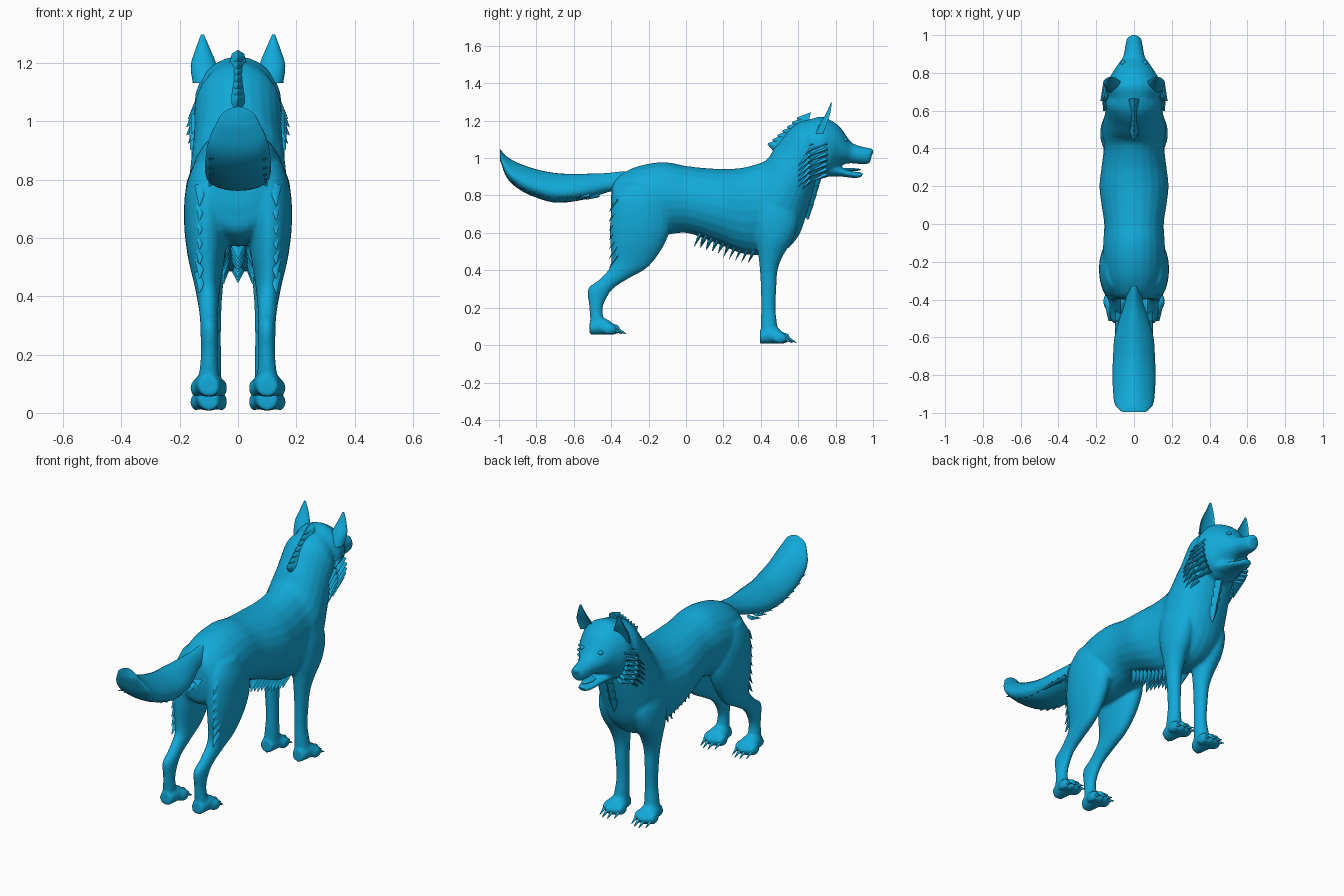
import bpy, bmesh, math, random
from mathutils import Vector, Matrix

random.seed(4)
if "Cube" in bpy.data.objects:
    bpy.data.objects.remove(bpy.data.objects["Cube"])

blue = bpy.data.materials.new("coat blue")
blue.use_nodes = True
blue.diffuse_color = (0.006, 0.40, 0.70, 1)
blue.node_tree.nodes["Principled BSDF"].inputs["Base Color"].default_value = blue.diffuse_color


def finish(name, bm, angle=60):
    bmesh.ops.recalc_face_normals(bm, faces=bm.faces)
    mesh = bpy.data.meshes.new(name)
    bm.to_mesh(mesh)
    bm.free()
    mesh.materials.append(blue)
    obj = bpy.data.objects.new(name, mesh)
    bpy.context.collection.objects.link(obj)
    bpy.ops.object.select_all(action='DESELECT')
    obj.select_set(True)
    bpy.context.view_layer.objects.active = obj
    bpy.ops.object.shade_smooth_by_angle(angle=math.radians(angle))
    return obj


def spline(a, b, c, d, t):
    return b + 0.5 * t * (c - a + t * (2 * a - 5 * b + 4 * c - d + t * (3 * (b - c) + d - a)))


def loft(bm, sections, side=1, pear=0, cup=1, sides=24, steps=4):
    """Skin rings; a section is (y, z) of one edge, (y, z) of the other, x centre, half width."""
    pts = [Vector(s) for s in sections]
    pts = [2 * pts[0] - pts[1]] + pts + [2 * pts[-1] - pts[-2]]
    rows = [spline(*pts[i:i + 4], k / steps) for i in range(len(pts) - 3) for k in range(steps)]
    rows.append(pts[-2])
    rings = []
    for y1, z1, y2, z2, x, w in rows:
        ring = []
        for i in range(sides):
            a = math.tau * i / sides
            c, s = math.cos(a), math.sin(a)
            u = s * cup if s > 0 else s
            ring.append(bm.verts.new((side * (x + w * c * (1 - pear * s)),
                                      (y1 + y2) / 2 + u * (y1 - y2) / 2,
                                      (z1 + z2) / 2 + u * (z1 - z2) / 2)))
        rings.append(ring)
    for r, q in zip(rings, rings[1:]):
        for i in range(sides):
            j = (i + 1) % sides
            bm.faces.new((r[i], r[j], q[j], q[i]))
    bm.faces.new(rings[0])
    bm.faces.new(rings[-1])


def ball(bm, centre, size):
    m = Matrix.Translation(centre) @ Matrix.Diagonal((*size, 1))
    bmesh.ops.create_uvsphere(bm, u_segments=16, v_segments=10, radius=1, matrix=m)


def tuft(bm, root, direction, length, width, flat=0.4):
    """Flattened pointed lock of fur, its broad side turned along the body."""
    d = Vector(direction).normalized()
    rot = d.to_track_quat('Z', 'X').to_matrix().to_4x4()
    m = Matrix.Translation(Vector(root) + d * length / 2) @ rot @ Matrix.Diagonal((flat, 1, 1, 1))
    bmesh.ops.create_cone(bm, cap_ends=True, segments=8, radius1=width, radius2=0.002,
                          depth=length, matrix=m)


# Torso, neck, head and legs fused into one smooth skin
coat = bmesh.new()
loft(coat, [(-.40, .80, -.40, .70, 0, .06), (-.385, .88, -.38, .62, 0, .11),
            (-.30, .94, -.30, .58, 0, .15), (-.20, .97, -.20, .57, 0, .165),
            (-.10, .977, -.10, .59, 0, .163), (0, .958, 0, .60, 0, .158),
            (.10, .947, .10, .57, 0, .172), (.20, .942, .20, .53, 0, .183),
            (.30, .948, .30, .49, 0, .172), (.40, .975, .42, .48, 0, .16),
            (.44, 1.0, .52, .50, 0, .17), (.47, 1.05, .60, .58, 0, .165),
            (.51, 1.10, .645, .70, 0, .155), (.55, 1.15, .68, .82, 0, .15),
            (.60, 1.19, .70, .90, 0, .148), (.66, 1.21, .73, .92, 0, .13)])
loft(coat, [(.64, 1.20, .66, .92, 0, .12), (.72, 1.222, .70, .89, 0, .15),
            (.77, 1.205, .76, .90, 0, .135), (.82, 1.17, .80, .94, 0, .108),
            (.86, 1.115, .84, .965, 0, .082), (.89, 1.08, .88, .972, 0, .058),
            (.94, 1.062, .94, .967, 0, .047), (.985, 1.052, .98, .972, 0, .038),
            (1.0, 1.04, .99, 1.0, 0, .024)])
loft(coat, [(.76, .98, .74, .90, 0, .09), (.83, .95, .82, .902, 0, .06),
            (.90, .928, .90, .893, 0, .042), (.947, .925, .94, .898, 0, .025)])
hind = [(-.15, .86, -.34, .86, .09, .06), (-.09, .75, -.39, .78, .10, .08),
        (-.08, .64, -.405, .66, .108, .077), (-.12, .53, -.405, .55, .108, .065),
        (-.20, .42, -.40, .47, .105, .046), (-.30, .36, -.41, .41, .102, .037),
        (-.38, .31, -.47, .345, .10, .031), (-.42, .26, -.525, .30, .098, .031),
        (-.445, .20, -.518, .21, .098, .029), (-.44, .14, -.512, .13, .10, .034),
        (-.43, .10, -.51, .07, .105, .04)]
fore = [(.56, .82, .36, .82, .09, .06), (.60, .68, .36, .70, .105, .072),
        (.575, .57, .37, .58, .105, .07), (.52, .48, .385, .49, .10, .055),
        (.49, .40, .395, .40, .095, .041), (.483, .30, .40, .30, .092, .034),
        (.478, .20, .402, .20, .09, .032), (.485, .13, .40, .13, .093, .036),
        (.49, .08, .40, .04, .098, .042)]
paws = [(-.515, .055), (.395, .008)]
for side in (1, -1):
    loft(coat, hind, side)
    loft(coat, fore, side)
    for heel, z in paws:
        loft(coat, [(heel, z + .07, heel, z, .10, .035), (heel + .05, z + .09, heel + .05, z, .10, .047),
                    (heel + .10, z + .08, heel + .10, z, .10, .052),
                    (heel + .13, z + .05, heel + .13, z, .10, .045)], side)
        for k in range(4):
            reach = .125 if k in (1, 2) else .105
            ball(coat, (side * (.055 + .03 * k), heel + reach, z + .03), (.018, .04, .03))
skin = finish("body_coat", coat)
remesh = skin.modifiers.new("fuse", 'REMESH')
remesh.mode = 'VOXEL'
remesh.voxel_size = 0.009
remesh.use_smooth_shade = True
soften = skin.modifiers.new("soften", 'SMOOTH')
soften.factor = 0.5
soften.iterations = 4

# Tail, broad underneath with a narrow ridge above
tail = bmesh.new()
loft(tail, [(-.33, .93, -.33, .83, 0, .035), (-.42, .92, -.41, .82, 0, .045),
            (-.50, .917, -.50, .79, 0, .072), (-.60, .915, -.60, .768, 0, .098),
            (-.70, .92, -.70, .762, 0, .105), (-.80, .94, -.79, .785, 0, .108),
            (-.90, .975, -.88, .825, 0, .105), (-.96, 1.01, -.955, .89, 0, .095),
            (-.995, 1.05, -.995, .99, 0, .06)], pear=.35)
for side in (1, -1):
    for k in range(9):
        y = -.50 - .05 * k
        rise = max(0, -.7 - y) ** 2 * 1.6
        tuft(tail, (side * .075, y + .03, .80 + rise), (side * .35, -1, -.35 + k * .06), .075, .025)
finish("tail", tail)

# Ears hollowed at the front
for side, label in ((1, "left"), (-1, "right")):
    ear = bmesh.new()
    loft(ear, [(.775, 1.13, .69, 1.13, .105, .05), (.79, 1.19, .72, 1.19, .117, .045),
               (.793, 1.245, .75, 1.24, .12, .027), (.785, 1.297, .775, 1.297, .122, .005)],
         side, cup=-.35)
    finish(label + "_ear", ear)
    eye = bmesh.new()
    ball(eye, (side * .057, .852, 1.098), (.014, .014, .011))
    finish(label + "_eye", eye)

nose = bmesh.new()
ball(nose, (0, .983, 1.033), (.026, .018, .019))
finish("nose", nose)
tongue = bmesh.new()
ball(tongue, (0, .87, .938), (.027, .065, .009))
finish("tongue", tongue)

# Claws
claws = bmesh.new()
for side in (1, -1):
    for heel, z in paws:
        for k in range(4):
            reach = .155 if k in (1, 2) else .135
            tuft(claws, (side * (.055 + .03 * k), heel + reach, z + .025), (0, 1, -.5), .045, .009, 1)
finish("claws", claws)

# Locks of fur: cheeks, nape, chest fringe and thighs
fur = bmesh.new()
for side in (1, -1):
    for k in range(8):
        z = .91 + .028 * k
        bulge = math.sin(math.pi * (k + 2) / 11)
        tuft(fur, (side * (.06 + .075 * bulge), .745, z), (side * .45, -1, -.45), .11, .03)
        tuft(fur, (side * (.07 + .07 * bulge), .66, z - .03), (side * .3, -.8, -.8), .09, .03)
    for k in range(10):
        y = .08 + .032 * k
        tuft(fur, (side * .05, y, .60 - .3 * (y - .08)), (0, -.5, -1), .075 + random.uniform(0, .02), .03)
    for k in range(7):
        tuft(fur, (side * .125, -.37, .78 - .05 * k), (side * .1, -.6, -1), .08, .025)
for k in range(7):
    tuft(fur, (0, .50 + .026 * k, 1.06 + .023 * k), (0, -1, .25), .065, .03, 1.6)
for k in range(9):
    y = .10 + .033 * k
    tuft(fur, (0, y, .59 - .3 * (y - .10)), (0, -.4, -1), .06 + random.uniform(0, .015), .035)
for k in range(4):
    tuft(fur, (0, .685 - .015 * k, .90 - .05 * k), (0, .15, -1), .08, .03, 1.5)
finish("fur_locks", fur, 40)
